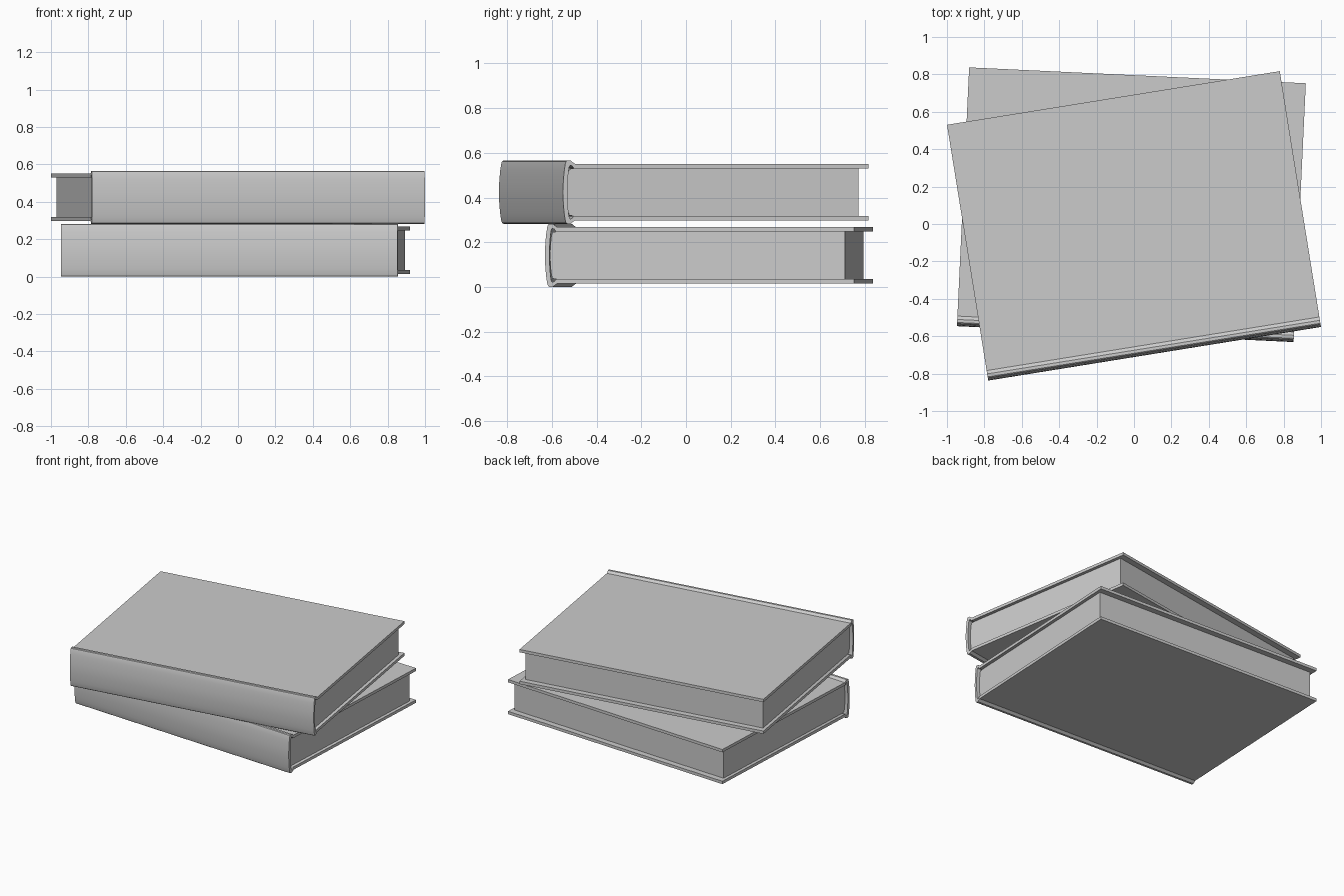
import bpy, bmesh, math
from mathutils import Matrix

if "Cube" in bpy.data.objects:
    bpy.data.objects.remove(bpy.data.objects["Cube"])

WIDTH, DEPTH, HALF_T = 1.802, 1.385, 0.1413   # spine length, spine to fore-edge, half thickness

# Upper halves of the cross-sections: (distance from spine, height above mid-plane)
OUTER = [(DEPTH, .127), (.054, .127), (.044, .134), (.036, HALF_T), (.020, HALF_T),
         (.014, .137), (.011, .128), (.0065, .10), (.0035, .07), (.001, .035), (0, 0)]
INNER = [(DEPTH, .106), (.054, .106), (.048, .108), (.042, .117), (.034, .120),
         (.030, .117), (.028, .110), (.025, .09), (.023, .065), (.021, .035), (.020, 0)]
PAGES = [(DEPTH - .042, .106), (.048, .106), (.032, .103), (.027, .08), (.024, .05), (.022, 0)]


def mirrored(half):
    """Complete a half profile by mirroring it through the mid-plane."""
    return half + [(u, -v) for u, v in reversed(half[:-1])]


def finish(name, bm, matrix, smooth_angle=30):
    bmesh.ops.recalc_face_normals(bm, faces=bm.faces)
    mesh = bpy.data.meshes.new(name)
    bm.to_mesh(mesh)
    bm.free()
    obj = bpy.data.objects.new(name, mesh)
    bpy.context.collection.objects.link(obj)
    obj.matrix_world = matrix
    bpy.ops.object.select_all(action='DESELECT')
    obj.select_set(True)
    bpy.context.view_layer.objects.active = obj
    bpy.ops.object.shade_smooth_by_angle(angle=math.radians(smooth_angle))


def ring(bm, profile, x):
    return [bm.verts.new((x, u - DEPTH / 2, v)) for u, v in profile]


def cover(name, matrix):
    # Boards, hinges and rounded spine as one folded strip with thickness
    bm = bmesh.new()
    ol, orr = (ring(bm, mirrored(OUTER), s * WIDTH / 2) for s in (-1, 1))
    il, ir = (ring(bm, mirrored(INNER), s * WIDTH / 2) for s in (-1, 1))
    for i in range(len(ol) - 1):
        for a, b in ((ol, orr), (orr, ir), (ir, il), (il, ol)):
            bm.faces.new((a[i], a[i + 1], b[i + 1], b[i]))
    for i in (0, -1):
        bm.faces.new((ol[i], orr[i], ir[i], il[i]))
    finish(name, bm, matrix)


def pages(name, matrix):
    # Page block, inset at both ends and at the fore-edge, with a rounded back
    bm = bmesh.new()
    x = WIDTH / 2 - .023
    left, right = ring(bm, mirrored(PAGES), -x), ring(bm, mirrored(PAGES), x)
    n = len(left)
    for i in range(n):
        j = (i + 1) % n
        bm.faces.new((left[i], left[j], right[j], right[i]))
    bm.faces.new(left)
    bm.faces.new(right)
    finish(name, bm, matrix)


# Two identical books stacked with different twists
for label, centre, angle in (("lower", (-.014, .103, HALF_T), -2.7),
                             ("upper", (0, -.010, 3 * HALF_T), 9.15)):
    m = Matrix.Translation(centre) @ Matrix.Rotation(math.radians(angle), 4, 'Z')
    cover(label + "_book_cover", m)
    pages(label + "_book_pages", m)
